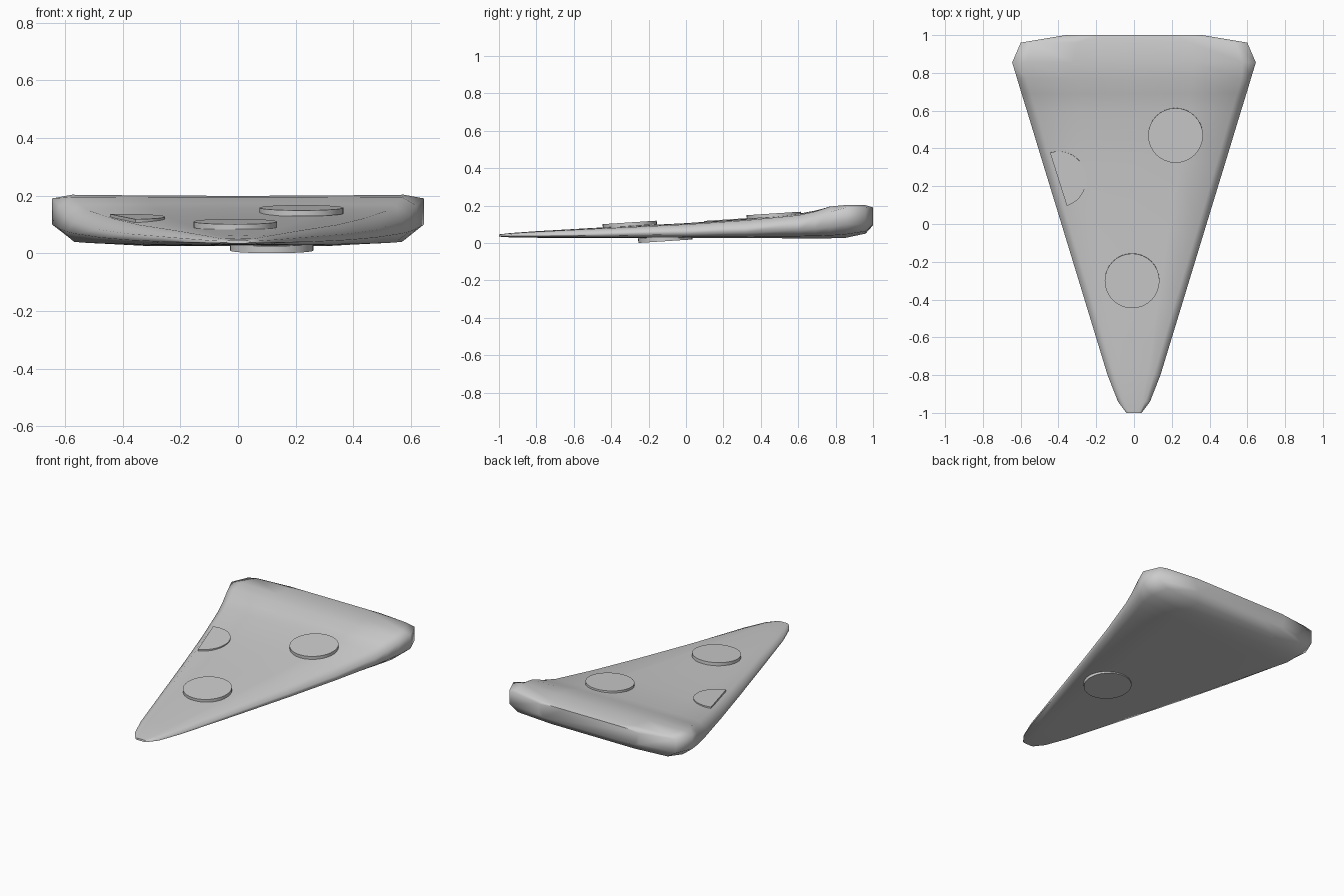
import bpy, bmesh
from math import sin, cos, pi, radians

if "Cube" in bpy.data.objects:
    bpy.data.objects.remove(bpy.data.objects["Cube"])


def finish(bm, name, angle):
    bmesh.ops.recalc_face_normals(bm, faces=bm.faces)
    me = bpy.data.meshes.new(name)
    bm.to_mesh(me)
    bm.free()
    ob = bpy.data.objects.new(name, me)
    bpy.context.collection.objects.link(ob)
    bpy.ops.object.select_all(action='DESELECT')
    bpy.context.view_layer.objects.active = ob
    ob.select_set(True)
    bpy.ops.object.shade_smooth_by_angle(angle=radians(angle))
    return ob


# Slice stations: y, half width, bottom z, side low z, side high z,
# top edge z, top centre z, inset of the rounded edges
stations = [
    (-1.00, 0.04, 0.034, 0.037, 0.042, 0.045, 0.046, 0.01),
    (-0.94, 0.085, 0.030, 0.036, 0.044, 0.051, 0.053, 0.025),
    (-0.80, 0.14, 0.028, 0.037, 0.048, 0.060, 0.063, 0.035),
    (-0.40, 0.262, 0.027, 0.040, 0.058, 0.080, 0.086, 0.04),
    (0.00, 0.384, 0.026, 0.046, 0.068, 0.099, 0.106, 0.04),
    (0.32, 0.482, 0.026, 0.055, 0.082, 0.121, 0.129, 0.045),
    (0.60, 0.567, 0.025, 0.068, 0.110, 0.148, 0.156, 0.05),
    (0.69, 0.595, 0.025, 0.075, 0.132, 0.168, 0.173, 0.05),
    (0.77, 0.619, 0.025, 0.085, 0.165, 0.195, 0.193, 0.05),
    (0.855, 0.645, 0.028, 0.100, 0.190, 0.203, 0.199, 0.07),
    (0.96, 0.60, 0.050, 0.100, 0.190, 0.202, 0.198, 0.06),
    (1.00, 0.36, 0.095, 0.110, 0.180, 0.190, 0.190, 0.03),
]
bm = bmesh.new()
rings = []
for y, w, zb, z1, z2, ze, zt, i in stations:
    half = [(w * 0.5, zb), (w - i, zb + (z1 - zb) * 0.25), (w, z1),
            (w, z2), (w - i, ze), (w * 0.5, (ze + zt * 2) / 3)]
    ring = [(0, zb)] + half + [(0, zt)] + [(-x, z) for x, z in reversed(half)]
    rings.append([bm.verts.new((x, y, z)) for x, z in ring])
n = len(rings[0])
for a, b in zip(rings, rings[1:]):
    for k in range(n):
        bm.faces.new((a[k], a[(k + 1) % n], b[(k + 1) % n], b[k]))
bm.faces.new(rings[0])
bm.faces.new(rings[-1])
finish(bm, "pizza_slice", 75)


# Topping discs; a sweep under 360 degrees gives a cut disc
def topping(name, x, y, z_bottom, thick, r=0.145, start=0, sweep=360):
    bm = bmesh.new()
    count = 32 if sweep == 360 else 17
    step = radians(sweep) / (count if sweep == 360 else count - 1)
    pts = [radians(start) + step * k for k in range(count)]
    lo, hi = [[bm.verts.new((r * cos(a), r * sin(a), z)) for a in pts]
              for z in (0, thick)]
    bm.faces.new(lo)
    bm.faces.new(hi)
    for k in range(count):
        j = (k + 1) % count
        bm.faces.new((lo[k], lo[j], hi[j], hi[k]))
    ob = finish(bm, name, 30)
    ob.location = (x, y, z_bottom)
    ob.rotation_euler.x = radians(3.7)


topping("topping_back", 0.22, 0.47, 0.138, 0.02)
topping("topping_front", -0.01, -0.30, 0.090, 0.02)
topping("topping_cut", -0.40, 0.238, 0.107, 0.02, 0.148, -72.5, 180)
topping("topping_under", 0.117, -0.11, 0.0095, 0.025)
